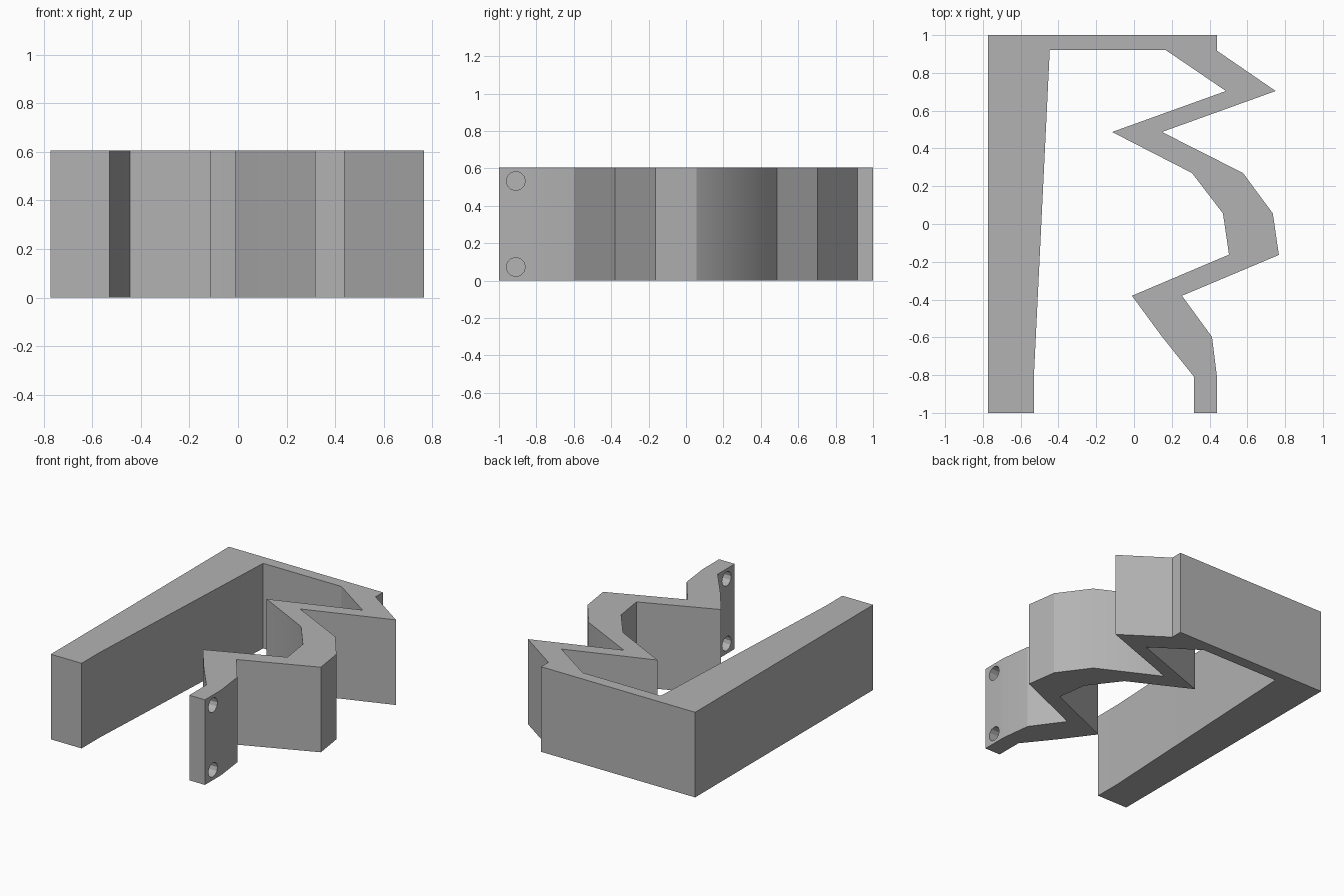
import bpy, bmesh, math
from mathutils import Matrix

HEIGHT = 0.605
cube = bpy.data.objects.get("Cube")
if cube:
    bpy.data.objects.remove(cube, do_unlink=True)

grey = bpy.data.materials.new("plain_grey")
grey.use_nodes = True
colour = (0.45, 0.45, 0.45, 1)
grey.diffuse_color = colour
grey.node_tree.nodes["Principled BSDF"].inputs["Base Color"].default_value = colour


def add_object(name, bm):
    bmesh.ops.recalc_face_normals(bm, faces=bm.faces)
    mesh = bpy.data.meshes.new(name)
    bm.to_mesh(mesh)
    bm.free()
    obj = bpy.data.objects.new(name, mesh)
    obj.data.materials.append(grey)
    bpy.context.collection.objects.link(obj)
    return obj


# Outer edge of the zigzag wall, from back to front
outer = [(.44, 1), (.44, .917), (.75, .704), (.148, .487), (.577, .27),
         (.735, .056), (.767, -.164), (.254, -.38), (.413, -.598),
         (.44, -.815), (.44, -1)]
# Inner edge of the zigzag wall, from front to back
inner = [(.317, -1), (.317, -.808), (.148, -.596), (-.011, -.38),
         (.503, -.162), (.471, .056), (.307, .27), (-.116, .487),
         (.487, .704), (.169, .92)]
# Tapered straight arm and back corner
arm = [(-.446, .92), (-.53, -.808), (-.53, -1), (-.772, -1), (-.772, 1)]

# Extrude the closed outline into the bracket
bm = bmesh.new()
base = bm.faces.new([bm.verts.new((x, y, 0)) for x, y in outer + inner + arm])
top = bmesh.ops.extrude_face_region(bm, geom=[base], use_keep_orig=True)["geom"]
bmesh.ops.translate(bm, vec=(0, 0, HEIGHT),
                    verts=[v for v in top if isinstance(v, bmesh.types.BMVert)])
bracket = add_object("bracket", bm)

# Two screw holes through the front tab
bm = bmesh.new()
for z in (.073, .533):
    place = Matrix.Translation((.38, -.91, z)) @ Matrix.Rotation(math.pi / 2, 4, 'Y')
    bmesh.ops.create_cone(bm, cap_ends=True, segments=12, radius1=.051,
                          radius2=.051, depth=.3, matrix=place)
cutter = add_object("hole_cutter", bm)
cutter.hide_render = True

cut = bracket.modifiers.new("screw_holes", 'BOOLEAN')
cut.operation = 'DIFFERENCE'
cut.solver = 'EXACT'
cut.object = cutter
bpy.ops.object.select_all(action='DESELECT')
bracket.select_set(True)
bpy.context.view_layer.objects.active = bracket
bpy.ops.object.modifier_apply(modifier=cut.name)
bpy.data.objects.remove(cutter, do_unlink=True)

# Soft shading on the gently curved stretch, crisp corners elsewhere
bpy.ops.object.shade_smooth_by_angle(angle=math.radians(27.5))
